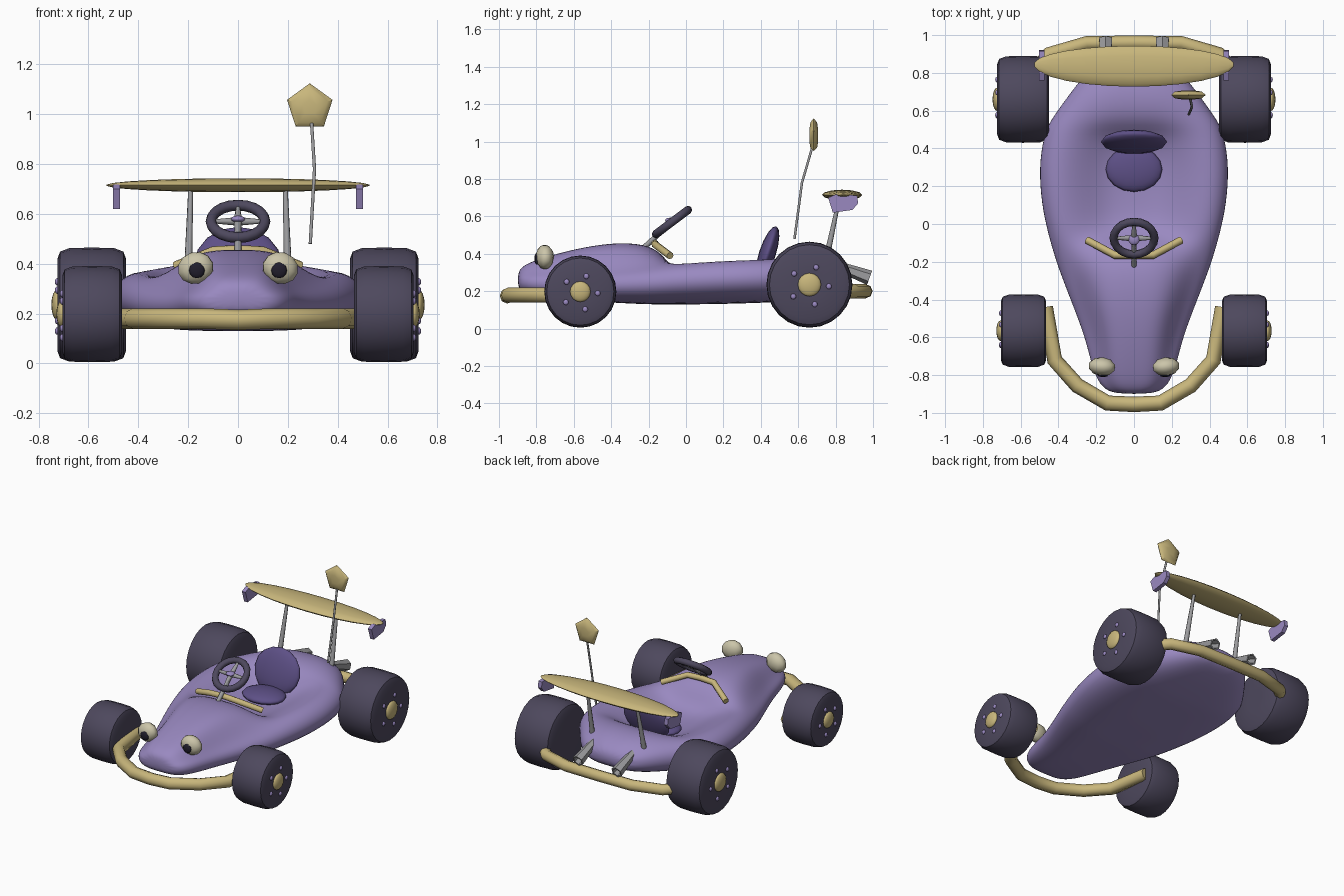
import bpy, bmesh, math
from mathutils import Matrix, Vector

cube = bpy.data.objects.get("Cube")
if cube:
    bpy.data.objects.remove(cube, do_unlink=True)


def material(name, r, g, b):
    m = bpy.data.materials.new(name)
    m.use_nodes = True
    m.diffuse_color = (r, g, b, 1)
    bsdf = m.node_tree.nodes["Principled BSDF"]
    bsdf.inputs["Base Color"].default_value = (r, g, b, 1)
    bsdf.inputs["Roughness"].default_value = 0.6
    return m


PURPLE = material("body purple", .32, .25, .53)
TAN = material("tan trim", .58, .47, .2)
RUBBER = material("dark rubber", .075, .065, .11)
SEAT = material("seat violet", .11, .08, .24)
METAL = material("grey metal", .33, .33, .34)
CREAM = material("cream", .6, .56, .4)
BLACK = material("pupil black", .015, .013, .025)


def finish(obj, name, mat, angle=50):
    obj.name = name
    obj.data.materials.clear()
    obj.data.materials.append(mat)
    bpy.ops.object.select_all(action="DESELECT")
    obj.select_set(True)
    bpy.context.view_layer.objects.active = obj
    bpy.ops.object.shade_smooth_by_angle(angle=math.radians(angle))
    return obj


def loft(name, rings, mat, angle=50, subdivide=0, matrix=None):
    """Skin a list of closed rings and cap both ends."""
    bm = bmesh.new()
    loops = [[bm.verts.new(p) for p in ring] for ring in rings]
    n = len(loops[0])
    for a, b in zip(loops, loops[1:]):
        for i in range(n):
            j = (i + 1) % n
            bm.faces.new((a[i], a[j], b[j], b[i]))
    bm.faces.new(loops[0])
    bm.faces.new(loops[-1])
    bmesh.ops.recalc_face_normals(bm, faces=bm.faces)
    mesh = bpy.data.meshes.new(name)
    bm.to_mesh(mesh)
    bm.free()
    obj = bpy.data.objects.new(name, mesh)
    bpy.context.collection.objects.link(obj)
    if matrix:
        obj.matrix_world = matrix
    finish(obj, name, mat, angle)
    if subdivide:
        mod = obj.modifiers.new("smooth", "SUBSURF")
        mod.levels = mod.render_levels = subdivide
    return obj


def lathe(name, profile, sides, mat, matrix, angle=50):
    """Turn (along, radius) pairs around the x axis."""
    turn = [math.tau * i / sides for i in range(sides)]
    rings = [[(x, r * math.sin(a), r * math.cos(a)) for a in turn] for x, r in profile]
    return loft(name, rings, mat, angle, matrix=matrix)


def tube(name, points, radius, mat, taper=None):
    curve = bpy.data.curves.new(name, "CURVE")
    curve.dimensions = "3D"
    curve.bevel_depth = radius
    curve.bevel_resolution = 2
    curve.use_fill_caps = True
    line = curve.splines.new("POLY")
    line.points.add(len(points) - 1)
    for i, p in enumerate(points):
        line.points[i].co = (*p, 1)
        line.points[i].radius = taper[i] if taper else 1
    obj = bpy.data.objects.new(name, curve)
    bpy.context.collection.objects.link(obj)
    bpy.ops.object.select_all(action="DESELECT")
    obj.select_set(True)
    bpy.context.view_layer.objects.active = obj
    bpy.ops.object.convert(target="MESH")
    return finish(bpy.context.object, name, mat)


def ball(name, loc, size, mat, rot=(0, 0, 0), seg=16, rings=8):
    bpy.ops.mesh.primitive_uv_sphere_add(segments=seg, ring_count=rings, location=loc, rotation=rot)
    bpy.context.object.scale = size
    return finish(bpy.context.object, name, mat, 70)


def mirrored(half):
    """Path running from the -x end to the +x end."""
    return [(-x, y, z) for x, y, z in half] + [p for p in reversed(half) if p[0] == 0][1:] \
        + [p for p in reversed(half) if p[0] > 0]


# Body: stations of y, half width, bottom, shoulder, inner and centre heights
stations = [
    (-.9, .1, .22, .28, .29, .3), (-.87, .17, .19, .29, .33, .34),
    (-.78, .22, .17, .3, .36, .375), (-.6, .26, .15, .3, .4, .425),
    (-.4, .34, .14, .31, .435, .46), (-.22, .41, .13, .33, .42, .455),
    (-.12, .44, .13, .345, .37, .4), (-.05, .46, .13, .355, .33, .28),
    (.1, .495, .13, .37, .33, .26), (.3, .51, .135, .38, .34, .26),
    (.46, .485, .14, .38, .36, .3), (.54, .455, .15, .38, .39, .4),
    (.68, .35, .17, .38, .41, .42), (.8, .26, .2, .36, .38, .39),
    (.88, .14, .24, .31, .32, .33)]
rings = []
for y, w, low, side, inner, mid in stations:
    h = side - low
    right = [(.55, low), (.87, low + .15 * h), (1.01, low + .45 * h), (.97, low + .8 * h),
             (.8, side), (.55, inner), (.28, mid)]
    rings.append([(0, y, low)] + [(f * w, y, z) for f, z in right] + [(0, y, mid)]
                 + [(-f * w, y, z) for f, z in reversed(right)])
loft("body", rings, PURPLE, 80, subdivide=2)

# Wheels with hubs and lug nuts
tyre = [(-1, .3), (-1, .8), (-.92, .93), (-.65, .99), (0, 1), (.65, .99), (.92, .93), (1, .8), (1, .3)]
for s, side in ((1, "left"), (-1, "right")):
    for end, x, y, r, half, hub in (("front", .585, -.565, .193, .12, .055),
                                    ("rear", .587, .66, .23, .138, .062)):
        name = f"{end}_{side}"
        lathe(name + "_tyre", [(a * half, b * r) for a, b in tyre], 24, RUBBER,
              Matrix.Translation((s * x, y, r + .005)), 40)
        face = s * (x + half)
        ball(name + "_hub", (face, y, r + .005), (.024, hub, hub), TAN)
        for i in range(5):
            a = math.tau * i / 5 + .35
            d = .3 * r + .035
            ball(name + "_lug", (face, y + d * math.sin(a), r + d * math.cos(a)),
                 (.01, .015, .015), PURPLE, seg=8, rings=6)

# Bumpers
tube("front_bumper", mirrored([(.47, -.44, .18), (.42, -.72, .18), (.3, -.855, .18),
                               (.14, -.948, .18), (0, -.955, .175)]), .041, TAN)
tube("rear_bumper", mirrored([(.5, .84, .2), (.45, .9, .2), (.25, .957, .2), (0, .96, .2)]), .038, TAN)

# Dashboard bar
tube("dashboard_bar", mirrored([(.25, -.085, .39), (.1, -.165, .45), (0, -.165, .455)]), .02, TAN)

# Steering wheel
hub = Vector((0, -.075, .57))
tilt = Matrix.Translation(hub) @ Matrix.Rotation(math.radians(37), 4, "X")
bpy.ops.mesh.primitive_torus_add(major_radius=.108, minor_radius=.022, major_segments=20, minor_segments=8)
bpy.context.object.matrix_world = tilt
finish(bpy.context.object, "steering_wheel", RUBBER)
for i in range(2):
    reach = Vector((.1, 0, 0)) if i else Vector((0, .1, 0))
    tube("steering_spoke", [tilt @ -reach, hub, tilt @ reach], .011, METAL, (.7, 1.6, .7))
tube("steering_column", [(0, -.24, .42), hub], .014, METAL)
ball("steering_cap", tilt @ Vector((0, 0, .012)), (.03, .03, .014), PURPLE, seg=10, rings=6)

# Seat
ball("seat_back", (0, .435, .4), (.175, .045, .155), SEAT, (math.radians(-18), 0, 0))
ball("seat_pan", (0, .29, .29), (.15, .12, .04), SEAT)

# Eyes
for s in (1, -1):
    ball("eye", (s * .17, -.755, .383), (.075, .05, .064), CREAM, (0, s * .3, s * .1), 10, 6)
    ball("pupil", (s * .165, -.797, .374), (.032, .014, .032), BLACK, seg=8, rings=6)

# Rear wing: lens shape with bowed ends, end plates and struts
slices = []
for i in range(13):
    t = -math.pi / 2 + math.pi * (i * .94 + .36) / 12
    x, k = .53 * math.sin(t), max(math.cos(t), .1)
    slices.append([(x, .845 - .01 * k + .108 * k * math.cos(a), .715 + .028 * k * math.sin(a))
                   for a in [math.tau * j / 12 for j in range(12)]])
loft("rear_wing", slices, TAN, 60)
outline = [(.76, .7), (.785, .62), (.89, .635), (.92, .67), (.915, .712), (.8, .718)]
for s in (1, -1):
    loft("wing_end_plate", [[(s * x, y, z) for y, z in outline] for x in (.474, .502)], PURPLE, 20)
    tube("wing_strut", [(s * .2, .75, .37), (s * .19, .82, .7)], .014, METAL, (1.2, .7))

    # Exhaust pipes
    aim = Matrix.Translation((s * .15, .85, .32)) @ Matrix.Rotation(math.pi / 2, 4, "Z") \
        @ Matrix.Rotation(math.radians(20), 4, "Y")
    lathe("exhaust_pipe", [(-.06, .025), (.14, .04), (.14, .03), (.06, .025)], 6, METAL, aim, 20)

# Aerial with five-sided topper
tube("aerial", [(.29, .58, .48), (.307, .62, .78), (.295, .675, .97)], .007, METAL)
lathe("aerial_topper", [(-.024, .03), (-.018, .075), (0, .096), (.018, .075), (.024, .03)], 5, TAN,
      Matrix.Translation((.288, .683, 1.028)) @ Matrix.Rotation(math.pi / 2, 4, "Z"), 50)
